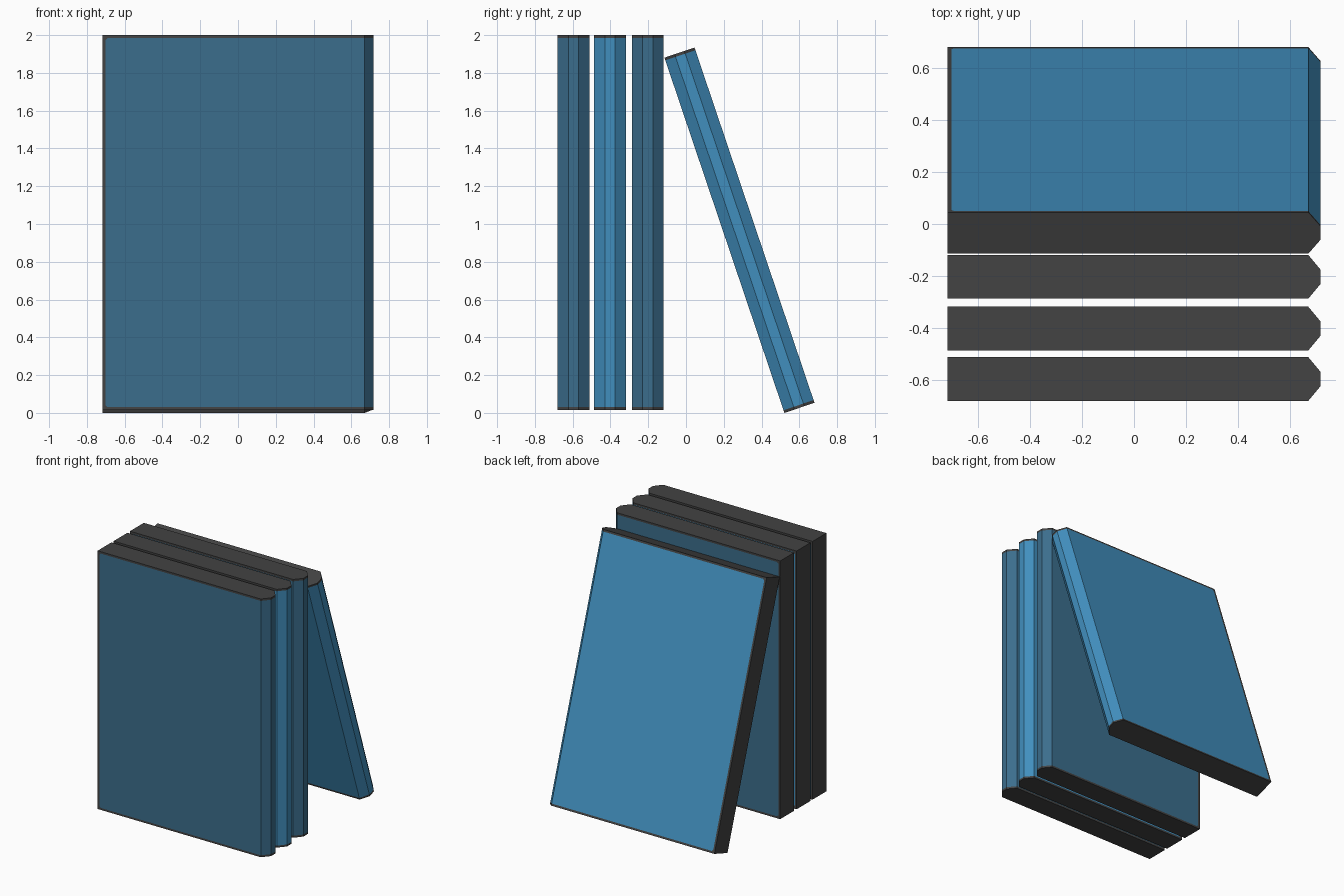
import bpy, bmesh, math
from mathutils import Vector

if "Cube" in bpy.data.objects:
    bpy.data.objects.remove(bpy.data.objects["Cube"])

W, T, H = 0.7175, 0.084, 0.9925      # half width, thickness, height
HINGE, FLAT = 0.67, 0.027            # start of the spine bevel, half of its flat
RIM = 0.015                          # dark border width
CUT = 0.012                          # clipped cover corners


def material(name, col):
    m = bpy.data.materials.new(name)
    m.diffuse_color = (*col, 1)
    m.use_nodes = True
    m.node_tree.nodes["Principled BSDF"].inputs["Base Color"].default_value = m.diffuse_color
    return m


dark = material("charcoal", (0.056, 0.056, 0.056))
dull = material("dull blue", (0.044, 0.155, 0.265))
bright = material("bright blue", (0.053, 0.275, 0.515))


def book(name, blue, y, z, tilt=0):
    bm = bmesh.new()
    # body: top profile with bevelled spine, extruded upward
    prof = [(-W, -T), (HINGE, -T), (W, -FLAT), (W, FLAT), (HINGE, T), (-W, T)]
    base = bm.faces.new([bm.verts.new((x, yy, -H)) for x, yy in prof])
    ext = bmesh.ops.extrude_face_region(bm, geom=[base])
    bmesh.ops.translate(bm, vec=(0, 0, 2 * H),
                        verts=[v for v in ext["geom"] if isinstance(v, bmesh.types.BMVert)])
    # cut lines of the border and the clipped cover corners
    left, top = -W + RIM, H - RIM
    cuts = [((left, 0, 0), (1, 0, 0))]
    for s in (-1, 1):
        cuts.append(((0, 0, s * top), (0, 0, 1)))
        cuts.append(((left + CUT, 0, s * top), (-1, 0, s)))
    for co, no in cuts:
        bmesh.ops.bisect_plane(bm, geom=bm.verts[:] + bm.edges[:] + bm.faces[:],
                               plane_co=co, plane_no=Vector(no).normalized())
    bmesh.ops.recalc_face_normals(bm, faces=bm.faces)
    # covers and spine are blue, the rim and page edges dark
    for f in bm.faces:
        c = f.calc_center_median()
        side = abs(f.normal.z) < 0.5 and f.normal.x > -0.5
        inside = (c.x > left and abs(c.z) < top
                  and abs(c.z) - c.x < top - left - CUT)
        f.material_index = 1 if side and inside else 0
    me = bpy.data.meshes.new(name)
    bm.to_mesh(me)
    bm.free()
    me.materials.append(dark)
    me.materials.append(blue)
    ob = bpy.data.objects.new(name, me)
    ob.location = (0, y, z)
    ob.rotation_euler.x = math.radians(tilt)
    bpy.context.collection.objects.link(ob)


# three upright books and one leaning against them
book("front_book", dull, -0.596, 2 - H)
book("middle_book", bright, -0.402, 2 - H)
book("rear_book", dull, -0.203, 2 - H)
book("leaning_book", bright, 0.283, 0.967, 18.66)
